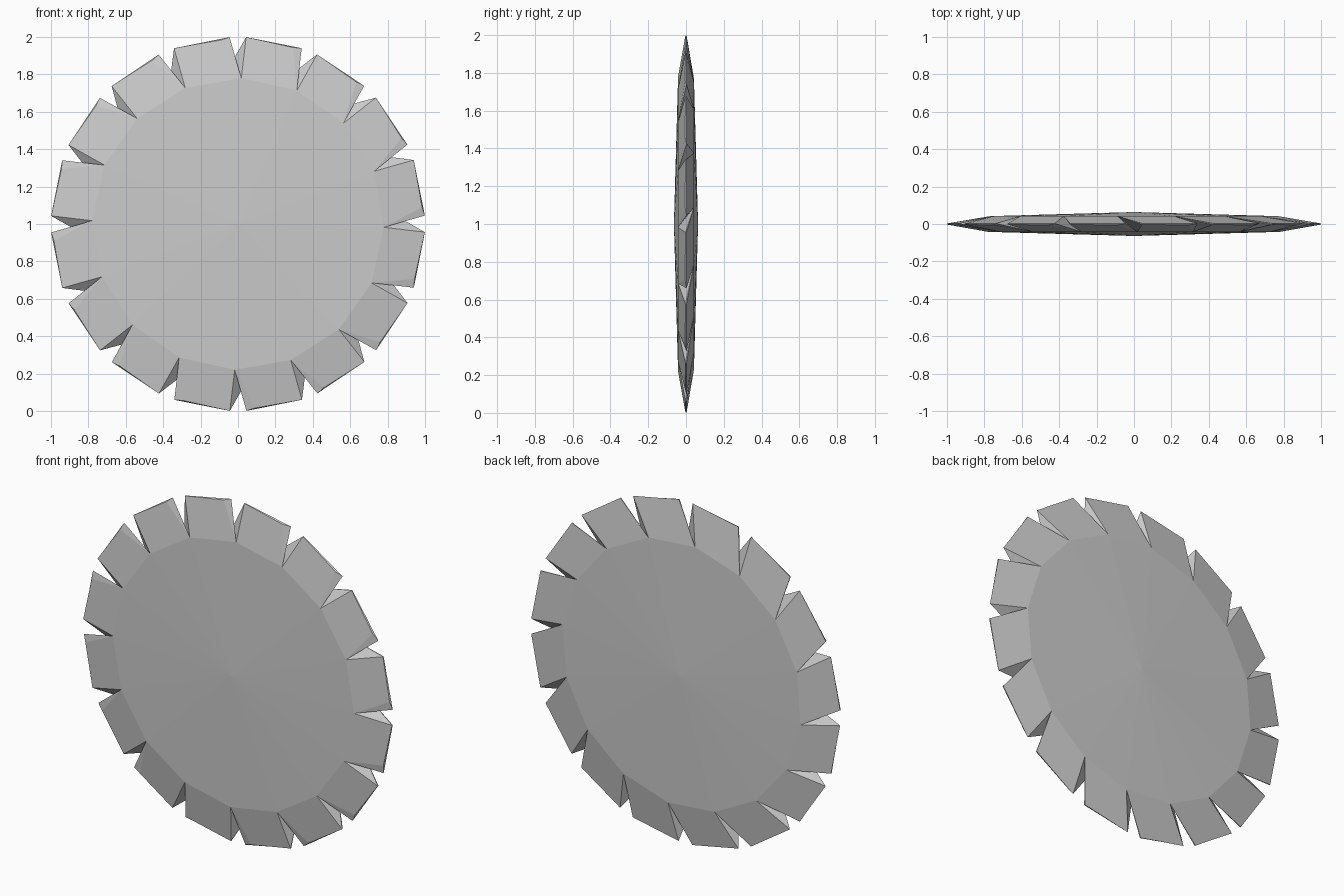
import bpy, bmesh
from math import sin, cos, radians

if "Cube" in bpy.data.objects:
    bpy.data.objects.remove(bpy.data.objects["Cube"])

N = 16            # number of teeth and notches
STEP = 360 / N
HUB_Y = 0.064     # half thickness at the centre
ROOT_Y = 0.042    # half thickness at the notch roots

bm = bmesh.new()

def ring(offset, r, y):
    """One vertex per notch, at an angle offset from the notch centre."""
    out = []
    for k in range(N):
        a = radians(k * STEP + offset)
        out.append(bm.verts.new((r * cos(a), y, 1 + r * sin(a))))
    return out

# Notch roots: the notch runs slanted through the disc
front_root = ring(-1.3, 0.78, -ROOT_Y)
back_root = ring(6.5, 0.775, ROOT_Y)
# Thin outer edge of the teeth
front_start = ring(5.2, 0.988, -0.005)
back_start = ring(2.6, 1.0, 0.003)
front_end = ring(-2.5, 1.0, -0.003)
back_end = ring(-2.5, 1.0, 0.003)
front_hub = bm.verts.new((0, -HUB_Y, 1))
back_hub = bm.verts.new((0, HUB_Y, 1))

for k in range(N):
    n = (k + 1) % N
    f, b = front_root[k], back_root[k]
    fs, bs = front_start[k], back_start[k]
    faces = [
        # Shallow cones of the disc
        (front_hub, f, front_root[n]),
        (back_hub, back_root[n], b),
        # Tooth front, back and rim
        (f, fs, front_end[n], front_root[n]),
        (b, back_root[n], back_end[n], bs),
        (fs, bs, back_end[n], front_end[n]),
        # Two slanted walls of the notch
        (f, b, bs), (f, bs, fs),
        (f, front_end[k], b), (front_end[k], back_end[k], b),
    ]
    for face in faces:
        bm.faces.new(face)

bmesh.ops.recalc_face_normals(bm, faces=bm.faces[:])
mesh = bpy.data.meshes.new("toothed_disc")
bm.to_mesh(mesh)
bm.free()
disc = bpy.data.objects.new("toothed_disc", mesh)
bpy.context.collection.objects.link(disc)
